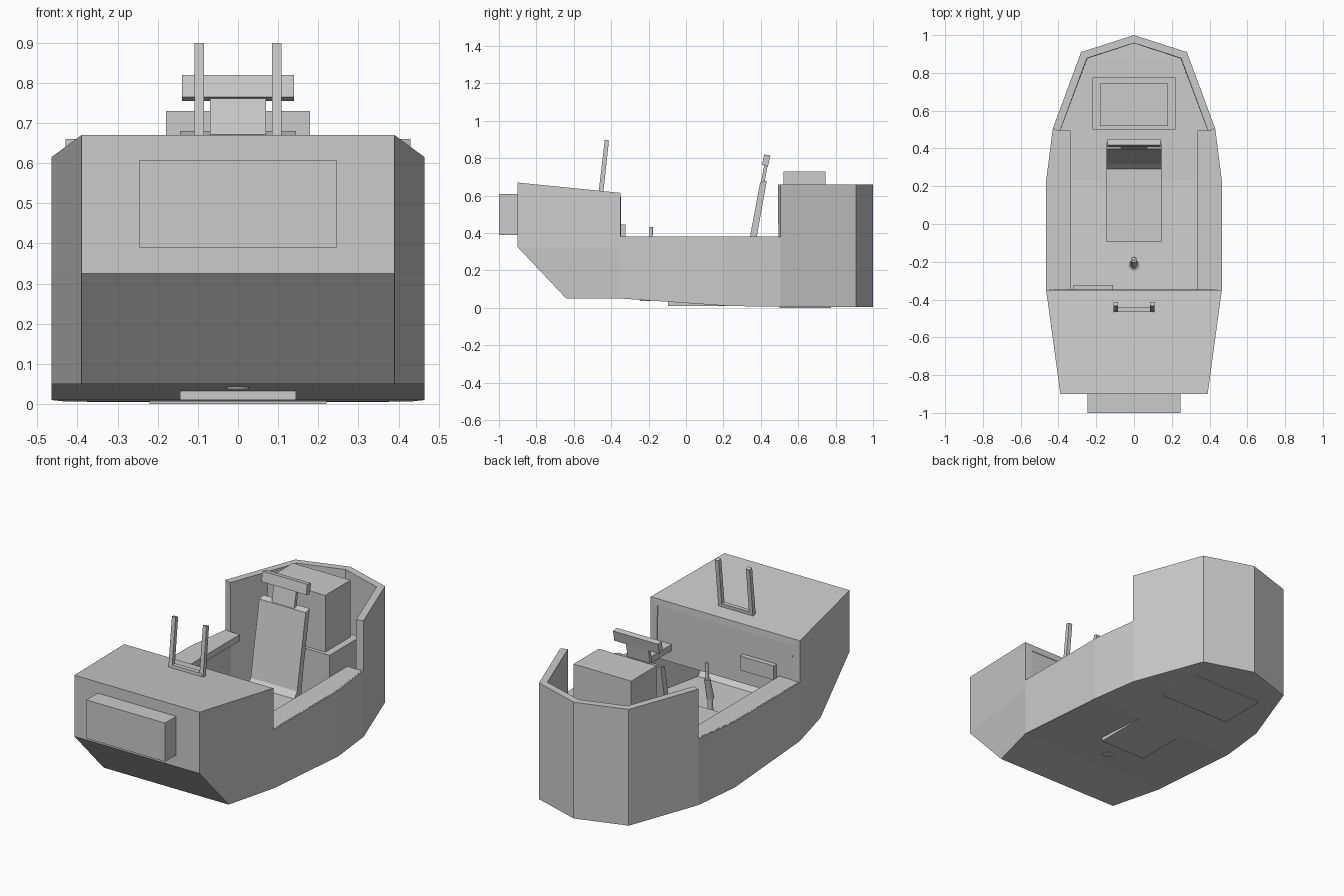
import bpy, bmesh
from mathutils import Vector

if "Cube" in bpy.data.objects:
    bpy.data.objects.remove(bpy.data.objects["Cube"])


def make(name, verts, faces):
    bm = bmesh.new()
    vs = [bm.verts.new(v) for v in verts]
    for f in faces:
        bm.faces.new([vs[i] for i in f])
    bmesh.ops.remove_doubles(bm, verts=bm.verts, dist=1e-4)
    bmesh.ops.recalc_face_normals(bm, faces=bm.faces)
    me = bpy.data.meshes.new(name)
    bm.to_mesh(me)
    bm.free()
    ob = bpy.data.objects.new(name, me)
    bpy.context.collection.objects.link(ob)
    return ob


def prism(name, a, b):
    """Solid between two matching outlines."""
    n = len(a)
    sides = [(i, (i + 1) % n, n + (i + 1) % n, n + i) for i in range(n)]
    return make(name, a + b, sides + [tuple(range(n)), tuple(range(n, 2 * n))])


def box(name, x0, x1, y0, y1, z0, z1):
    outline = [(x0, y0), (x1, y0), (x1, y1), (x0, y1)]
    return prism(name, [(x, y, z0) for x, y in outline], [(x, y, z1) for x, y in outline])


def side_profile(name, x0, x1, pts):
    return prism(name, [(x0, y, z) for y, z in pts], [(x1, y, z) for y, z in pts])


def rod(name, p, q, r, r2=None):
    p, q = Vector(p), Vector(q)
    bpy.ops.mesh.primitive_cone_add(vertices=12, radius1=r, radius2=r2 or r,
                                    depth=(q - p).length, location=(p + q) / 2)
    ob = bpy.context.object
    ob.name = name
    ob.rotation_euler = (q - p).to_track_quat('Z', 'Y').to_euler()
    return ob


# Hull: right half columns, mirrored, then given wall thickness
P = [(.39, -.64, .05), (.39, -.9, .325), (.39, -.9, .67),                          # 0-2 nose
     (.465, -.35, .05), (.465, -.35, .325), (.465, -.35, .38), (.465, -.35, .615),  # 3-6 hood end
     (.465, .23, .01), (.465, .23, .38),                                           # 7-8 waist
     (.43, .505, .006), (.43, .505, .38), (.43, .505, .66),                        # 9-11 step
     (.28, .91, .005), (.28, .91, .66), (0, 1, .005), (0, 1, .66)]                 # 12-15 tail
n = len(P)
half = [(1, 2, 6, 5, 4), (0, 1, 4, 3), (3, 4, 5, 8, 7), (7, 8, 10, 9),
        (9, 10, 11, 13, 12), (12, 13, 15, 14)]
faces = half + [tuple(i + n for i in f) for f in half]
faces += [(a, b, b + n, a + n) for a, b in
          [(0, 1), (1, 2), (2, 6), (0, 3), (3, 7), (7, 9), (9, 12)]]
faces.append((12, 14, 12 + n))
hull = make("hull", P + [(-x, y, z) for x, y, z in P], faces)
mod = hull.modifiers.new("thickness", 'SOLIDIFY')
mod.thickness = .04
mod.offset = -1
mod.use_even_offset = True

# Cockpit ledges along both side walls
ledge = [(.335, -.36), (.458, -.36), (.458, .23), (.424, .495), (.335, .495)]
for s, side in ((1, "right"), (-1, "left")):
    prism(side + "_ledge", [(s * x, y, .345) for x, y in ledge],
          [(s * x, y, .381) for x, y in ledge])

# Nose block, bulkhead under the hood edge, instrument panel
box("nose_block", -.245, .245, -1, -.88, .39, .608)
box("bulkhead", -.455, .455, -.375, -.351, .28, .605)
box("instrument_panel", -.32, -.11, -.355, -.323, .365, .445)

# Frame on the hood
for s, side in ((1, "right"), (-1, "left")):
    xs = sorted((s * .085, s * .108))
    side_profile(side + "_frame_post", *xs,
                 [(-.467, .62), (-.442, .62), (-.412, .895), (-.434, .9)])
side_profile("frame_bar", -.1, .1, [(-.467, .62), (-.442, .62), (-.44, .643), (-.465, .643)])

# Seat: cushion, leaning back, neck and headrest
box("seat_base", -.145, .145, -.095, .29, .01, .225)
side_profile("seat_back", -.145, .145,
             [(.275, .2), (.32, .255), (.342, .38), (.396, .67), (.432, .68), (.378, .38),
              (.352, .2)])
side_profile("headrest_neck", -.07, .07, [(.398, .66), (.42, .77), (.438, .77), (.418, .66)])
side_profile("headrest", -.14, .14, [(.407, .765), (.418, .82), (.451, .815), (.438, .755)])

# Engine housing behind the seat
box("engine_base", -.22, .22, .5, .775, 0, .41)
box("engine_cover", -.18, .18, .52, .745, .40, .73)

# Control stick
rod("stick_base", (0, -.218, .037), (0, -.218, .12), .028)
rod("stick_shaft", (0, -.218, .1), (0, -.215, .24), .015)
rod("stick_grip", (0, -.218, .22), (0, -.188, .34), .02, .016)
rod("stick_tip", (0, -.188, .33), (0, -.186, .432), .009)
